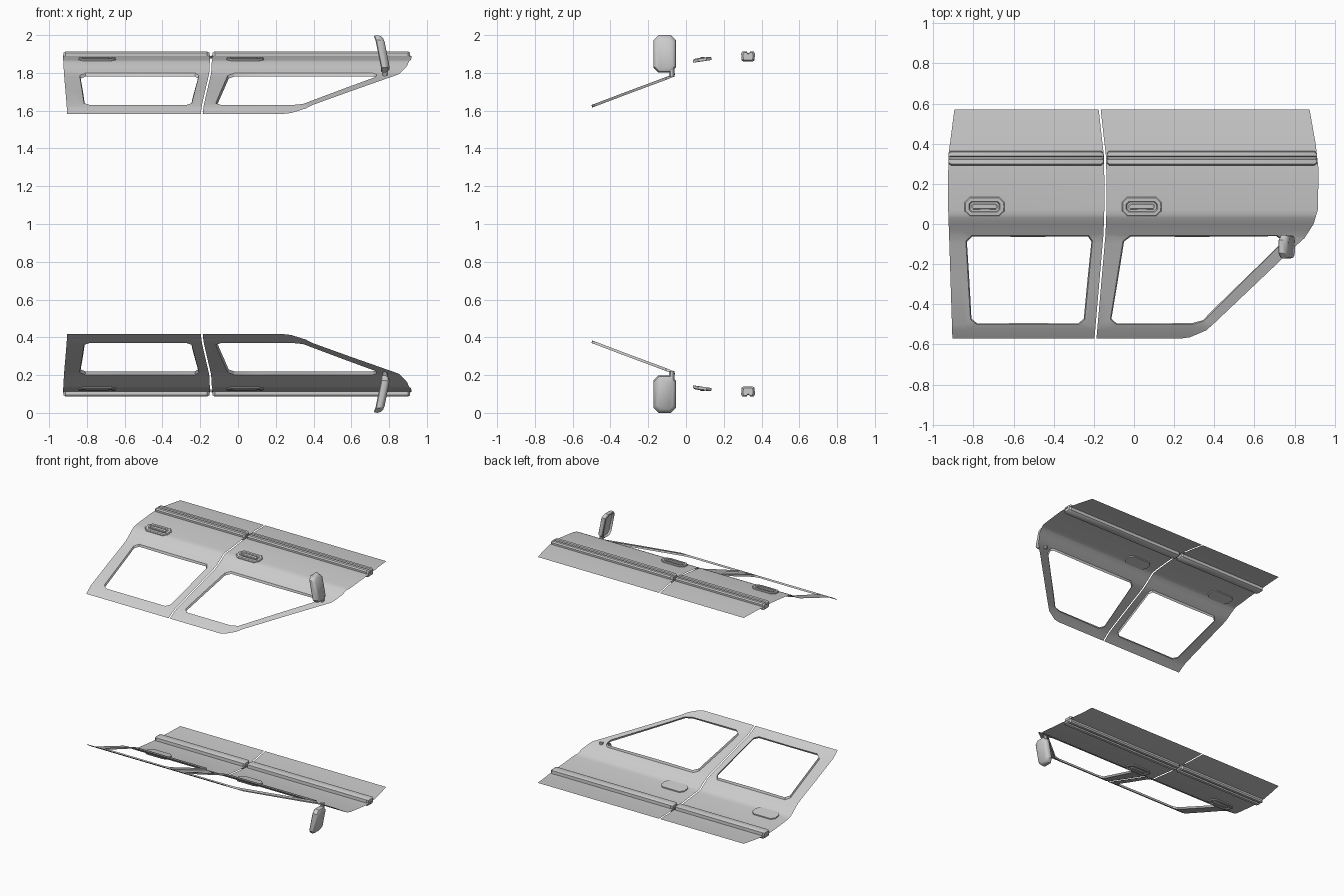
import bpy, bmesh, math
from mathutils import Vector

if "Cube" in bpy.data.objects:
    bpy.data.objects.remove(bpy.data.objects["Cube"])

# Door skin profile: height z as a function of y (upper side; the other side mirrors about z = 1)
PROFILE = [(-0.57, 1.583), (-0.53, 1.612), (-0.5, 1.63), (-0.3, 1.706), (-0.1, 1.78),
           (-0.06, 1.797), (-0.03, 1.816), (0.0, 1.837), (0.03, 1.858), (0.045, 1.865),
           (0.07, 1.869), (0.2, 1.883), (0.27, 1.889), (0.33, 1.891), (0.45, 1.886), (0.57, 1.877)]


def skin_z(y):
    y = max(-0.57, min(0.57, y))
    for (y0, z0), (y1, z1) in zip(PROFILE, PROFILE[1:]):
        if y <= y1:
            return z0 + (z1 - z0) * (y - y0) / (y1 - y0)


def finish(name, bm):
    """Make the part and its mirrored twin on the opposite side."""
    for side in ("left", "right"):
        me = bpy.data.meshes.new(f"{name}_{side}")
        bm.to_mesh(me)
        me.polygons.foreach_set("use_smooth", [True] * len(me.polygons))
        me.set_sharp_from_angle(angle=math.radians(35))
        bpy.context.collection.objects.link(bpy.data.objects.new(f"{name}_{side}", me))
        for v in bm.verts:
            v.co.z = 2 - v.co.z
        bmesh.ops.reverse_faces(bm, faces=bm.faces[:])
    bm.free()


def loft(name, sections, caps=True):
    bm = bmesh.new()
    rows = [[bm.verts.new(p) for p in s] for s in sections]
    n = len(rows[0])
    for a, b in zip(rows, rows[1:]):
        for i in range(n):
            j = (i + 1) % n
            bm.faces.new((a[i], a[j], b[j], b[i]))
    if caps:
        bm.faces.new(rows[0][::-1])
        bm.faces.new(rows[-1])
    bmesh.ops.recalc_face_normals(bm, faces=bm.faces[:])
    finish(name, bm)


def octagon(w, h, c):
    w, h = w / 2, h / 2
    return [(w - c, -h), (w, c - h), (w, h - c), (w - c, h),
            (c - w, h), (-w, h - c), (-w, c - h), (c - w, -h)]


def door(name, outline, window):
    # skin: flat outline with window hole, cut along the profile and bent
    bm = bmesh.new()
    edges = []
    for loop in (outline, window):
        vs = [bm.verts.new((x, y, 0)) for x, y in loop]
        edges += [bm.edges.new((vs[i - 1], vs[i])) for i in range(len(vs))]
    bmesh.ops.triangle_fill(bm, use_beauty=True, use_dissolve=False, edges=edges, normal=(0, 0, 1))
    for y, _ in PROFILE[1:-1]:
        bmesh.ops.bisect_plane(bm, geom=bm.verts[:] + bm.edges[:] + bm.faces[:], dist=1e-5,
                               plane_co=(0, y, 0), plane_no=(0, 1, 0))
    bm.normal_update()
    for f in bm.faces:
        if f.normal.z < 0:
            f.normal_flip()
    for v in bm.verts:
        v.co.z = skin_z(v.co.y)
    finish(name + "_skin", bm)
    # window rim folded inward
    pts = []
    for a, b in zip(window, window[1:] + window[:1]):
        a, b = Vector(a), Vector(b)
        pts += [a.lerp(b, i / 6) for i in range(6)]
    c = sum(pts, Vector((0, 0))) / len(pts)
    inner = [p + (c - p).normalized() * 0.006 for p in pts]
    loft(name + "_window_rim", [[(p.x, p.y, skin_z(p.y)) for p in pts],
                                [(p.x, p.y, skin_z(p.y) - 0.015) for p in inner]], caps=False)


door("rear_door",
     [(-0.895, 0.57), (-0.925, 0.34), (-0.927, 0.1), (-0.92, -0.1), (-0.905, -0.57),
      (-0.197, -0.57), (-0.152, -0.05), (-0.147, 0.1), (-0.149, 0.33), (-0.176, 0.57)],
     [(-0.838, -0.085), (-0.81, -0.058), (-0.225, -0.058), (-0.207, -0.085),
      (-0.245, -0.475), (-0.275, -0.5), (-0.785, -0.5), (-0.815, -0.475)])
door("front_door",
     [(-0.166, 0.57), (0.875, 0.57), (0.905, 0.4), (0.92, 0.27), (0.916, 0.07), (0.895, 0.0),
      (0.85, -0.07), (0.8, -0.115), (0.41, -0.485), (0.36, -0.53), (0.28, -0.564), (0.24, -0.57),
      (-0.187, -0.57), (-0.142, -0.05), (-0.136, 0.1), (-0.139, 0.33)],
     [(-0.055, -0.085), (-0.02, -0.058), (0.715, -0.058), (0.735, -0.072), (0.728, -0.105),
      (0.38, -0.45), (0.345, -0.485), (0.29, -0.5), (-0.09, -0.5), (-0.118, -0.475)])

# Grooved side mouldings
RAIL = [(.294, 1.866), (.292, 1.904), (.299, 1.914), (.321, 1.914), (.325, 1.905), (.335, 1.905),
        (.339, 1.914), (.358, 1.914), (.365, 1.904), (.363, 1.866), (.354, 1.861), (.303, 1.861)]
for name, x0, x1 in (("rear_moulding", -0.924, -0.152), ("front_moulding", -0.135, 0.911)):
    rows = []
    for x, s in ((x0, .72), (x0 + .012, 1), (x1 - .012, 1), (x1, .72)):
        rows.append([(x, .328 + (y - .328) * s, 1.888 + (z - 1.888) * s) for y, z in RAIL])
    loft(name, rows)

# Door handles: recessed octagonal plate with a grip bar
for name, hx in (("rear_handle", -0.745), ("front_handle", 0.038)):
    def ring(w, h, c, dz):
        return [(hx + x, 0.086 + y, skin_z(0.086 + y) + dz) for x, y in octagon(w, h, c)]
    loft(name + "_plate", [ring(.198, .096, .026, -.008), ring(.198, .096, .026, .006),
                           ring(.188, .086, .023, .01), ring(.156, .054, .014, .01),
                           ring(.146, .046, .012, .002)])
    loft(name + "_grip", [ring(.13, .028, .008, .0), ring(.13, .028, .008, .009),
                          ring(.12, .02, .006, .013)])

# Wing mirrors: tilted octagonal housing with a recessed glass face
rows = []
for dx, s in ((-.006, .74), (-.016, .8), (-.02, .88), (-.014, .97), (.004, 1), (.018, .9), (.025, .7)):
    row = []
    for y, z in octagon(.118, .198, .026):
        y, z = y * s, z * (1 - (1 - s) * .6)
        row.append((.768 - .2 * z - 1.2 * z * z + dx, -.113 + y, 1.901 + z))
    rows.append(row)
loft("wing_mirror", rows)

# Mirror mounting stub through the door corner
loft("mirror_mount", [[(.778 + x, -.075 + y, z) for x, y in octagon(.028, .028, .008)]
                      for z in (1.778, 1.83)])
